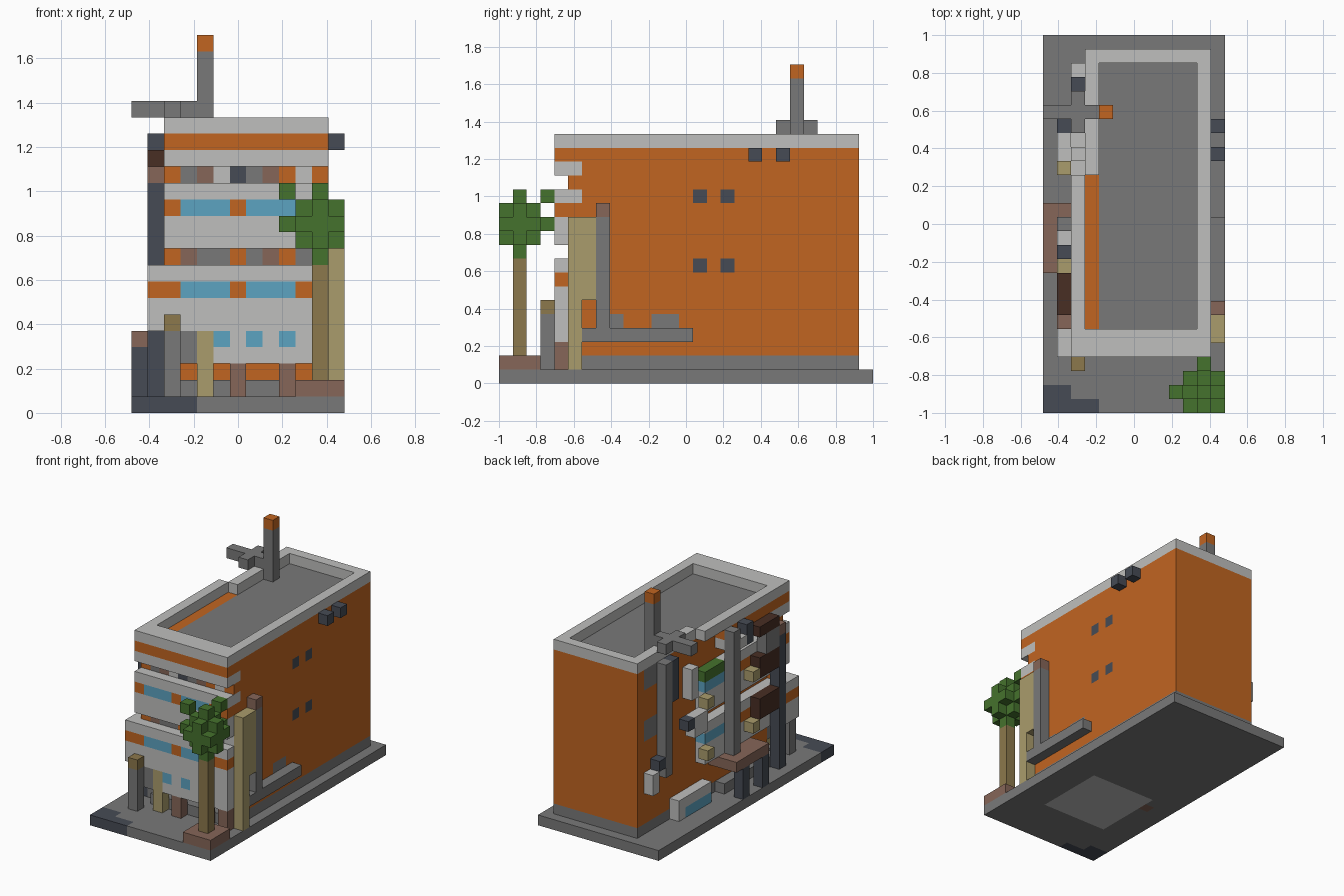
import bpy, bmesh
from mathutils import Vector

if "Cube" in bpy.data.objects:
    bpy.data.objects.remove(bpy.data.objects["Cube"], do_unlink=True)

# Block grid: 13 wide, 27 deep, 23 high
U = 2 / 27
SRGB = {
    "orange": (193, 101, 33), "white": (191, 191, 189), "gray": (121, 121, 121),
    "slate": (70, 75, 85), "glass": (92, 163, 193), "leaf": (69, 114, 45),
    "tan": (170, 156, 108), "wood": (140, 120, 76), "brick": (134, 102, 88),
    "dark_brown": (72, 46, 36),
}
NAMES = list(SRGB)


def linear(c):
    c /= 255
    return c / 12.92 if c < 0.04045 else ((c + 0.055) / 1.055) ** 2.4


materials = []
for name, rgb in SRGB.items():
    m = bpy.data.materials.new(name)
    m.use_nodes = True
    col = (*map(linear, rgb), 1)
    m.diffuse_color = col
    m.node_tree.nodes["Principled BSDF"].inputs["Base Color"].default_value = col
    materials.append(m)

cells = {}


def span(v):
    return range(v[0], v[1] + 1) if isinstance(v, tuple) else (v,)


def fill(part, color, xs, ys, zs):
    """Fill blocks; each argument is one index or an inclusive (first, last)."""
    for i in span(xs):
        for j in span(ys):
            for k in span(zs):
                cells[i, j, k] = (part, NAMES.index(color))


def clear(xs, ys, zs):
    for i in span(xs):
        for j in span(ys):
            for k in span(zs):
                cells.pop((i, j, k), None)


# Ground slab with dark pavement corner
fill("ground_slab", "gray", (0, 12), (0, 26), 0)
fill("ground_slab", "slate", (0, 3), 0, 0)
fill("ground_slab", "slate", (0, 1), 1, 0)

# Main body and footing
fill("building_body", "gray", (3, 11), (6, 25), 1)
fill("building_body", "orange", (3, 11), (6, 25), (2, 16))
fill("building_body", "gray", (4, 10), (6, 24), 16)

# Roof edge
fill("parapet", "white", (2, 11), (4, 16), 17)
fill("parapet", "white", (3, 11), (17, 25), 17)
clear((3, 10), (6, 16), 17)
clear((4, 10), (17, 24), 17)

# Projecting storeys on the front
for part, left, bottom in (("lower_storey", 1, 5), ("upper_storey", 2, 10)):
    fill(part, "white", (left, 11), (4, 5), (bottom, bottom + 3))
    stripe = bottom + 2
    fill(part, "orange", (left, 11), (4, 5), stripe)
    for x in (3, 7):
        fill(part, "glass", (x, x + 2), 4, stripe)
fill("top_storey", "white", (2, 11), (4, 5), 15)
fill("top_storey", "orange", (2, 11), (4, 5), 16)

# Recessed rows between the storeys
ROWS = {9: "orange brick gray gray orange gray brick orange gray white",
        14: "orange gray brick white slate gray brick orange white orange"}
for k, row in ROWS.items():
    for n, color in enumerate(row.split()):
        fill("recess_row", color, 2 + n, 5, k)

# Ground floor front
fill("shop_front", "gray", (3, 11), (4, 5), 1)
fill("shop_front", "white", (4, 11), (4, 5), (3, 4))
fill("shop_front", "gray", 3, (4, 5), (3, 4))
clear((3, 11), 4, 1)
for x in (5, 7, 9):
    fill("shop_front", "glass", x, 4, 4)
for x in (6, 9, 11):
    fill("shop_post", "brick", x, 4, (1, 2))
fill("tan_post", "tan", 4, 4, (1, 4))
fill("front_post", "gray", 2, 3, (1, 4))
fill("front_post", "wood", 2, 3, 5)

# Right wall: windows, air units, pipes
for k in (8, 13):
    for j in (14, 16):
        fill("building_body", "slate", 11, j, k)
for j in (18, 20):
    fill("right_air_unit", "slate", 12, j, 16)
fill("building_body", "gray", 11, 8, 4)
fill("building_body", "gray", 11, (11, 12), 4)
fill("right_ledge", "gray", 12, (6, 13), 3)
fill("right_pipe", "gray", 12, 7, (3, 11))
fill("right_pipe", "brick", 12, 7, 12)
fill("right_tan_column", "tan", 12, 5, (1, 11))
fill("right_tan_column", "tan", 12, 6, (6, 11))

# Left facade bands, bays and windows
for k in range(1, 17):
    color = "gray" if k == 1 else "orange" if k in (7, 12, 16) else "white"
    if k not in (2, 3, 4, 9, 14):
        fill("left_facade", color, 2, (6, 13), k)
for bottom in (5, 10):
    fill("left_bay", "white", 2, (14, 16), (bottom, bottom + 3))
    fill("left_bay", "glass", 2, (14, 16), bottom + 2)
    fill("left_bay", "gray", 3, (23, 24), (bottom + 5, bottom + 6))
fill("left_awning", "leaf", 2, (14, 16), 13)
fill("left_low_bay", "white", 2, (16, 20), (1, 2))
fill("left_low_bay", "glass", 2, (16, 19), 1)
fill("left_panel", "white", 2, 18, (12, 14))

# Left canopy with legs
fill("canopy", "brick", (0, 2), (10, 14), 4)
for j in (10, 13):
    fill("canopy_leg", "slate", 0, j, (1, 3))
fill("left_pole", "gray", 1, 13, (5, 16))
fill("left_pole_box", "white", 1, 12, 15)
fill("left_pole_box", "slate", 1, 11, (15, 16))

# Left balconies and dark column
fill("left_column", "slate", 1, 6, (1, 13))
fill("left_column", "brick", 1, 6, 14)
fill("left_balcony", "dark_brown", 1, (7, 9), 15)
for k in (7, 11):
    fill("left_balcony", "dark_brown", 1, (7, 9), (k, k + 1))
fill("left_balcony_panel", "gray", 1, (7, 8), (13, 14))

# Left wall boxes
for j in (10, 17):
    for k in (6, 11):
        fill("left_lamp_box", "tan", 1, j, k)
fill("left_air_unit", "white", 1, (18, 19), (9, 10))
fill("left_air_unit", "slate", 1, 20, 10)
fill("left_back_unit", "white", 2, 24, (5, 6))
fill("left_back_unit", "slate", 2, 23, 7)
fill("left_back_pipe", "gray", 2, 22, (6, 16))
fill("left_back_duct", "slate", 2, 21, (13, 16))

# Roof mast with cross arms
fill("roof_mast", "gray", 4, 21, (17, 21))
fill("roof_mast", "orange", 4, 21, 22)
fill("mast_arm", "gray", (0, 3), 21, 18)
fill("mast_arm", "gray", 2, (20, 22), 18)

# Tree in planter
fill("planter", "brick", (10, 12), (0, 2), 1)
fill("tree_trunk", "wood", 11, 1, (2, 8))
fill("tree_crown", "leaf", (10, 12), (0, 2), (10, 12))
for i in (10, 12):
    for j in (0, 2):
        for k in (10, 12):
            clear(i, j, k)
fill("tree_crown", "leaf", 11, 1, (9, 13))
fill("tree_crown", "leaf", 9, 1, 11)
fill("tree_crown", "leaf", 9, 1, 13)
fill("tree_crown", "leaf", 11, 3, 11)
fill("tree_crown", "leaf", 11, 3, 13)


def link(name, bm):
    mesh = bpy.data.meshes.new(name)
    bm.to_mesh(mesh)
    bm.free()
    for m in materials:
        mesh.materials.append(m)
    bpy.context.collection.objects.link(bpy.data.objects.new(name, mesh))


# Turn each part into a mesh of its exposed faces
origin = Vector((-6.5, -13.5, 0))
for part in dict.fromkeys(p for p, _ in cells.values()):
    bm = bmesh.new()
    for cell, (owner, mat) in cells.items():
        if owner != part:
            continue
        for axis in range(3):
            for side in (0, 1):
                step = Vector((0, 0, 0))
                step[axis] = 2 * side - 1
                if tuple(int(v) for v in Vector(cell) + step) in cells:
                    continue
                corners = []
                for a, b in ((0, 0), (1, 0), (1, 1), (0, 1)):
                    p = Vector(cell)
                    p[axis] += side
                    p[(axis + 1) % 3] += a
                    p[(axis + 2) % 3] += b
                    corners.append(bm.verts.new((p + origin) * U))
                face = bm.faces.new(corners if side else corners[::-1])
                face.material_index = mat
    bmesh.ops.remove_doubles(bm, verts=bm.verts, dist=U / 100)
    bmesh.ops.dissolve_limit(bm, angle_limit=0.01, verts=bm.verts, edges=bm.edges,
                             delimit={"MATERIAL"})
    link(part, bm)

# Pale underside panel and small patch, as thin plates
for name, color, (x0, x1), (y0, y1) in (
        ("underside_panel", "white", (3, 10), (5, 12)),
        ("underside_patch", "brick", (2, 3), (10, 11))):
    bm = bmesh.new()
    ring = [(x0, y0), (x0, y1), (x1, y1), (x1, y0)]
    f = bm.faces.new([bm.verts.new(((x - 6.5) * U, (y - 13.5) * U, -0.001)) for x, y in ring])
    f.material_index = NAMES.index(color)
    link(name, bm)
